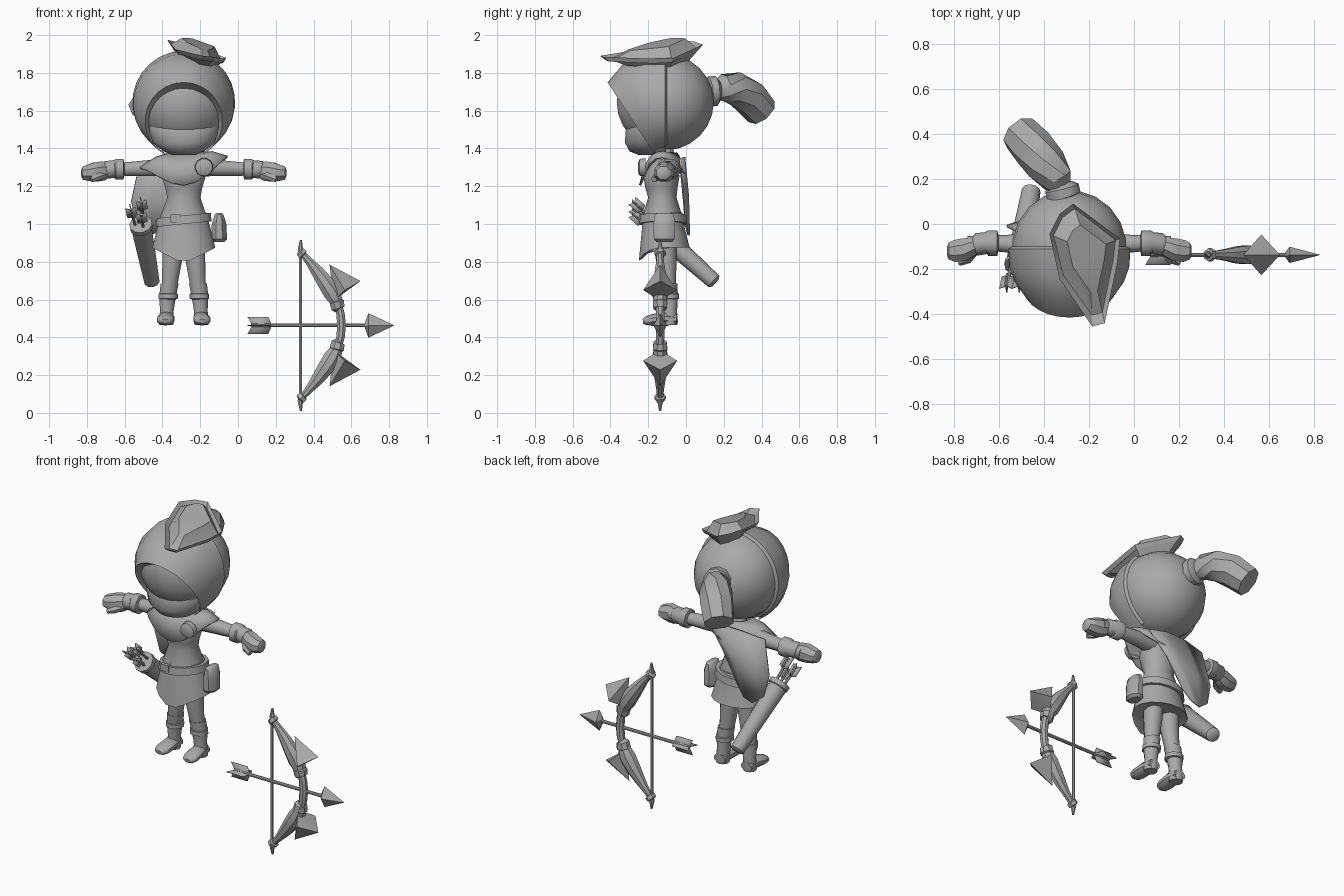
import bpy, bmesh, math
from mathutils import Vector as V

grey = bpy.data.materials.new("plain_grey")
grey.diffuse_color = (0.4, 0.4, 0.4, 1)
CX = -0.287          # centre line of the figure
BY, BZ = -0.137, 0.463  # bow plane and bow mid height


def mesh(name, verts, faces, angle=40, thick=0):
    me = bpy.data.meshes.new(name)
    me.from_pydata([tuple(v) for v in verts], [], faces)
    bm = bmesh.new()
    bm.from_mesh(me)
    bmesh.ops.recalc_face_normals(bm, faces=bm.faces)
    bm.to_mesh(me)
    bm.free()
    ob = bpy.data.objects.new(name, me)
    bpy.context.collection.objects.link(ob)
    me.materials.append(grey)
    if thick:
        mod = ob.modifiers.new("thickness", 'SOLIDIFY')
        mod.thickness, mod.offset = thick, 0
    bpy.ops.object.select_all(action='DESELECT')
    ob.select_set(True)
    bpy.context.view_layer.objects.active = ob
    bpy.ops.object.shade_smooth_by_angle(angle=math.radians(angle))
    return ob


def loft(name, rings, caps=True, closed=True, angle=40, thick=0):
    n, verts, faces = len(rings[0]), [v for r in rings for v in r], []
    for i in range(len(rings) - 1):
        for j in range(n if closed else n - 1):
            k = (j + 1) % n
            faces.append((i*n + j, i*n + k, (i+1)*n + k, (i+1)*n + j))
    if caps:
        faces += [tuple(range(n))[::-1], tuple(range(len(verts) - n, len(verts)))]
    return mesh(name, verts, faces, angle, thick)


def tube(name, path, sides=10, normal=None, angle=40):
    """path: (x, y, z, radius, [second radius]); rings face along the path"""
    pts, rings = [V(p[:3]) for p in path], []
    for i, p in enumerate(path):
        t = V(normal) if normal else (pts[min(i+1, len(pts)-1)] - pts[max(i-1, 0)])
        t.normalize()
        ref = V((0, 0, 1)) if abs(t.y) > .9 else V((0, 1, 0))
        s = ref.cross(t).normalized()
        u = t.cross(s)
        rings.append([pts[i] + s*p[3]*math.cos(a) + u*p[-1]*math.sin(a)
                      for a in (2*math.pi*(k + .5)/sides for k in range(sides))])
    return loft(name, rings, angle=angle)


def ball(name, c, r, seg=20, rings=12):
    return tube(name, [(c[0], c[1], c[2] - r[2]*math.cos(a), r[0]*math.sin(a), r[1]*math.sin(a))
                for a in (math.pi*(i + .08)/(rings + .16) for i in range(rings + 1))],
                seg, (0, 0, 1))


UP = (0, 0, 1)

# Head, face and hair
ball("hair_back", (CX, -.11, 1.645), (.255, .26, .255))
tube("face", [(CX, y, z, rx, ry) for z, y, rx, ry in
     [(1.365, -.19, .06, .06), (1.385, -.20, .11, .10), (1.43, -.205, .165, .12), (1.50, -.20, .188, .12),
      (1.57, -.19, .188, .105), (1.65, -.19, .17, .12), (1.72, -.19, .12, .10)]], 20, UP)
arch = [math.radians(-60 + 300*i/22) for i in range(23)]
rings = []
for r, zc, y0, yd in [(.255, 1.645, -.10, 0), (.272, 1.645, -.11, 0), (.268, 1.632, -.15, -.08),
                      (.245, 1.60, -.165, -.17), (.205, 1.545, -.165, -.25), (.185, 1.53, -.16, -.19)]:
    rings.append([V((CX + r*math.cos(a), y0 + yd*(math.sin(a) + .87)/1.87, zc + r*math.sin(a)))
                  for a in arch])
loft("hair_fringe", rings, caps=False, closed=False, angle=50)
tube("ponytail_tie", [(-.30, .10, 1.70, .05), (-.31, .12, 1.70, .08), (-.32, .16, 1.705, .08),
                      (-.325, .18, 1.705, .05)])
tube("ponytail", [(-.32, .15, 1.70, .045), (-.345, .20, 1.72, .075), (-.39, .265, 1.715, .092),
                  (-.445, .335, 1.67, .097), (-.505, .40, 1.595, .088)], 8)

# Hat: base, upturned brim, then crown
brim = [(-.27, .09, 1.95), (-.062, -.065, 1.88), (-.075, -.18, 1.875), (-.13, -.44, 1.885),
        (-.185, -.455, 1.89), (-.33, -.245, 1.925), (-.375, -.045, 1.975), (-.33, .045, 1.965)]
hc = V((-.2, -.12, 0))


def hat_ring(f, height):
    out = []
    for x, y, z in brim:
        p = hc.lerp(V((x, y, 0)), f)
        out.append(V((p.x, p.y, height(p, z))))
    return out


loft("hat", [hat_ring(.6, lambda p, z: 1.845 - .2*(p.x + .2)), hat_ring(1, lambda p, z: z),
             hat_ring(.9, lambda p, z: z - .025), hat_ring(.82, lambda p, z: z - .015),
             hat_ring(.55, lambda p, z: 1.95 + .15*(p.y + .15) - .25*(p.x + .2))], angle=25)

# Torso, skirt and belt
tube("torso", [(CX, y, z, rx, ry) for z, y, rx, ry in
     [(.96, -.12, .13, .11), (1.06, -.125, .118, .10), (1.14, -.125, .09, .075), (1.19, -.13, .10, .085),
      (1.25, -.13, .118, .095), (1.31, -.115, .112, .075), (1.345, -.105, .05, .045), (1.41, -.11, .042, .042)]],
     14, UP)
skirt = tube("skirt", [(CX, -.12, 1.06, .122, .104), (CX, -.12, .98, .143, .115),
                       (CX, -.115, .875, .17, .137), (CX, -.115, .885, .15, .12)], 16, UP)
for v in skirt.data.vertices:
    if v.co.z < .9 and v.co.y < -.16:
        v.co.z -= .085*(1 - abs(v.co.x - CX)/.17)
tube("belt", [(CX, -.12, z, r + .138, r + .116) for z, r in [(1.0, 0), (1.0, .013), (1.045, .008), (1.045, -.01)]],
     16, (-.1, 0, 1))
tube("buckle", [(-.33, -.25, 1.03, .038, .03), (-.33, -.228, 1.03, .038, .03)], 4)
tube("belt_pouch", [(-.10, -.115, z, rx, ry) for z, rx, ry in
     [(.905, .03, .045), (.92, .045, .06), (1.0, .042, .062), (1.05, .025, .055), (1.058, .015, .04)]], 8, UP)

# Mantle, rosette and cape
outer, inner, mid = [], [], []
for k in range(20):
    a = 2*math.pi*k/20
    c, s = math.cos(a), math.sin(a)
    inner.append(V((CX + .07*c, -.11 + .06*s, 1.375)))
    z = 1.325 + .03*c*abs(c) - (.12*max(0, -s)**3 + .07*max(0, s)**2)
    outer.append(V((CX + .232*c, -.125 + .118*s, z)))
    mid.append(V((CX + .15*c, -.12 + .095*s, (z + 1.38)/2 + .012)))
loft("mantle", [inner, mid, outer], caps=False, thick=.012)
tube("rosette", [(-.18, -.215, 1.30, .05), (-.18, -.245, 1.30, .046), (-.18, -.255, 1.30, .025)], 12)
top = [(-.14, -.03, 1.34), (-.25, -.01, 1.355), (-.38, -.01, 1.35), (-.52, -.03, 1.33)]
midc = [(-.25, -.01, 1.2), (-.35, .01, 1.15), (-.46, .01, 1.13), (-.565, -.01, 1.12)]
low = [(-.36, 0, 1.02), (-.41, .015, .96), (-.47, .015, .94), (-.535, 0, .99)]
loft("cape", [top, midc, low], caps=False, closed=False, thick=.012)

# Arms and legs, mirrored about the centre line
for side, m in (("right", -1), ("left", 1)):
    def limb(name, path, sides=10, normal=None):
        tube(side + "_" + name, [(CX + m*p[0],) + p[1:] for p in path], sides, normal)
    limb("arm", [(.07, -.105, 1.30, .05), (.2, -.09, 1.295, .044), (.33, -.085, 1.29, .036), (.45, -.09, 1.285, .036)])
    limb("cuff", [(.315, -.085, 1.29, .038), (.32, -.085, 1.29, .057), (.36, -.085, 1.29, .057),
                  (.37, -.085, 1.29, .048), (.41, -.09, 1.287, .05), (.425, -.09, 1.285, .04)])
    limb("hand", [(.40, -.09, 1.285, .04), (.43, -.10, 1.28, .055, .045), (.47, -.115, 1.275, .055, .055),
                  (.51, -.12, 1.27, .045, .052), (.535, -.12, 1.27, .038, .04), (.543, -.12, 1.27, .02, .022)], 8)
    limb("thumb", [(.42, -.12, 1.26, .02), (.45, -.155, 1.25, .022), (.49, -.17, 1.235, .016)], 6)
    limb("leg", [(.055, -.105, .95, .06), (.06, -.105, .82, .056), (.07, -.1, .72, .047), (.085, -.09, .6, .038),
                 (.09, -.09, .5, .035)], 10, UP)
    limb("boot", [(.075, -.095, .685, .035), (.075, -.095, .685, .05), (.085, -.09, .62, .047), (.09, -.085, .54, .038),
                  (.093, -.085, .48, .042), (.093, -.085, .464, .038)], 10, UP)
    limb("boot_strap", [(.083, -.09, .60, .04), (.083, -.09, .605, .054), (.082, -.09, .63, .054), (.082, -.09, .635, .04)], 10, UP)
    limb("foot", [(.092, -.05, .495, .038, .03), (.093, -.12, .50, .045, .036), (.097, -.18, .492, .048, .03),
                  (.098, -.215, .487, .038, .022), (.098, -.228, .485, .02, .012)])

# Quiver with spare arrows
qa, qb = V((-.455, .155, .69)), V((-.515, -.19, 1.0))
qd = (qb - qa).normalized()
tube("quiver", [(*qa.lerp(qb, f), r) for f, r in
                [(0, .03), (.02, .042), (.5, .05), (.93, .056), (.94, .062), (1, .062), (1, .045), (.9, .04)]], 10)


def fletching(name, c, d, length, half):
    """two crossed vanes with swept ends"""
    d = V(d).normalized()
    s = V((0, 1, 0)).cross(d).normalized()
    for i, w in enumerate((s, d.cross(s))):
        pts = [c - d*length*.5 + w*half, c - d*length*.3, c - d*length*.5 - w*half,
               c + d*length*.35 - w*half, c + d*length*.5, c + d*length*.35 + w*half]
        mesh(f"{name}_{i}", pts, [(0, 1, 4, 5), (1, 2, 3, 4)], thick=.006)


for i, (dx, dz) in enumerate([(-.025, 0), (.012, .025), (.012, -.02)]):
    b = qb + V((dx, 0, dz))
    e = b + qd*.12 + V((dx, 0, dz))*.5
    tube(f"spare_shaft_{i}", [(*(b - qd*.1), .008), (*e, .008)], 6)
    fletching(f"spare_vane_{i}", e - qd*.03, -qd, .08, .028)

# Nocked arrow
tube("arrow_shaft", [(.07, BY, BZ, .01), (.7, BY, BZ, .01)], 8)
tube("arrow_head", [(.67, BY, BZ, .012, .012), (.69, BY, BZ, .065, .035), (.825, BY, BZ, .002, .001)], 4, (1, 0, 0)).data.update()
fletching("arrow_vane", V((.115, BY, BZ)), (1, 0, 0), .13, .045)
head = bpy.data.objects["arrow_head"]      # turn the four corners onto the axes
for i, v in enumerate(head.data.vertices[4:8]):
    v.co = (.69, BY + .036*(0, 1, 0, -1)[i], BZ + .065*(-1, 0, 1, 0)[i])

# Bow: string, grip, then limbs mirrored above and below
tube("bow_string", [(.33, BY, .07, .009), (.33, BY, .855, .009)], 6)
tube("bow_grip", [(.525, BY, BZ + .13, .022), (.543, BY, BZ + .06, .024), (.548, BY, BZ, .025),
                  (.543, BY, BZ - .06, .024), (.525, BY, BZ - .13, .022)], 8)
for side, m in (("upper", 1), ("lower", -1)):
    def part(name, path, sides=8):
        tube(f"bow_{side}_{name}", [(x, BY, BZ + m*z) + tuple(r) for x, z, *r in path], sides)
    part("collar", [(.535, .085, .025), (.53, .09, .038), (.523, .125, .042), (.52, .135, .028)])
    part("limb", [(.525, .12, .034), (.50, .17, .05, .045), (.46, .23, .045, .04), (.42, .285, .036, .03),
                  (.38, .335, .024, .022), (.345, .375, .018), (.33, .40, .016), (.333, .452, .006)])
    part("tip_ring", [(.35, .37, .015), (.345, .374, .03), (.33, .39, .03), (.325, .395, .015)], 6)
    a, t, b = [V((x, BY, BZ + m*z)) for x, z in ((.485, .322), (.648, .235), (.505, .13))]
    s1, s2 = [V((.565, BY + k*.09, BZ + m*.187)) for k in (-1, 1)]
    mesh(f"bow_{side}_wing", [a, t, b, s1, s2],
         [(0, 1, 3), (0, 4, 1), (0, 3, 2), (0, 2, 4), (1, 2, 3), (1, 4, 2)], 20)
